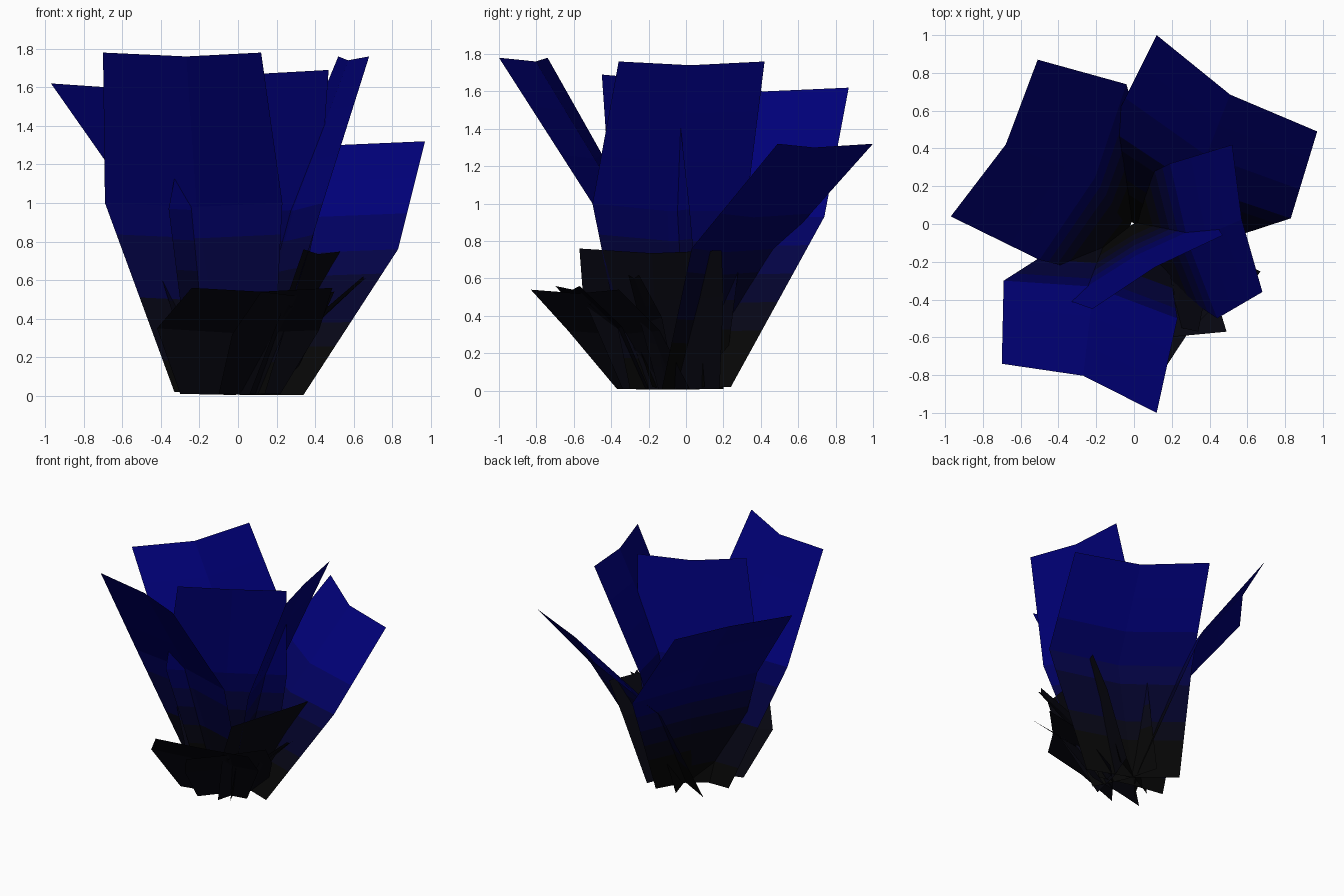
import bpy, bmesh
from mathutils import Vector

if "Cube" in bpy.data.objects:
    bpy.data.objects.remove(bpy.data.objects["Cube"])

# Colour bands from near-black base to blue tips
BANDS = [(0.25, (0.002, 0.002, 0.002)), (0.42, (0.002, 0.002, 0.008)),
         (0.58, (0.001, 0.001, 0.025)), (0.78, (0.001, 0.001, 0.06)),
         (1.0, (0.0, 0.0, 0.12)), (9.0, (0.0, 0.0, 0.19))]
mats = []
for i, (_, c) in enumerate(BANDS):
    m = bpy.data.materials.new("blade_tone_%d" % i)
    m.diffuse_color = (*c, 1)
    m.use_nodes = True
    m.node_tree.nodes["Principled BSDF"].inputs["Base Color"].default_value = m.diffuse_color
    mats.append(m)
black = bpy.data.materials.new("outer_blade_tone")
black.diffuse_color = (0.002, 0.002, 0.005, 1)
black.use_nodes = True
black.node_tree.nodes["Principled BSDF"].inputs["Base Color"].default_value = black.diffuse_color


def blade(name, base, mid, top, fold=0.07, dark=False):
    """Folded sheet: each row is a (left, right) pair, the rib sits inward."""
    rows = []
    for (l, r), f in zip((base, mid, top), (fold * 0.5, fold, fold)):
        l, r = Vector(l), Vector(r)
        side = r - l
        inward = Vector((-side.y, side.x, 0)).normalized()
        c = (l + r) / 2
        if inward.dot(Vector((c.x, c.y, 0))) > 0:
            inward = -inward
        rib = c + inward * f
        rib.z = max(0.005, rib.z - 0.02)
        rows.append((l, rib, r))
    # split the two segments so the colour can fade
    fine = []
    for a, b, n in ((rows[0], rows[1], 6), (rows[1], rows[2], 3)):
        fine += [[p.lerp(q, k / n) for p, q in zip(a, b)] for k in range(n)]
    fine.append(list(rows[2]))
    bm = bmesh.new()
    grid = [[bm.verts.new(p) for p in row] for row in fine]
    for lo, hi in zip(grid, grid[1:]):
        for j in range(2):
            f = bm.faces.new((lo[j], lo[j + 1], hi[j + 1], hi[j]))
            if not dark:
                z = f.calc_center_median().z
                f.material_index = next(i for i, b in enumerate(BANDS) if z < b[0])
    me = bpy.data.meshes.new(name)
    bm.to_mesh(me)
    bm.free()
    for m in ([black] if dark else mats):
        me.materials.append(m)
    bpy.context.collection.objects.link(bpy.data.objects.new(name, me))


# Five tall blades
blade("front_blade", ((-0.33, -0.07, 0.02), (0.18, -0.18, 0.02)),
      ((-0.69, -0.30, 1.0), (0.23, -0.50, 1.0)),
      ((-0.70, -0.74, 1.78), (0.12, -1.0, 1.78)))
blade("right_blade", ((0.14, -0.30, 0.01), (-0.05, 0.2, 0.01)),
      ((0.44, -0.50, 1.0), (0.19, 0.32, 0.96)),
      ((0.68, -0.36, 1.76), (0.52, 0.42, 1.76)), 0.03)
blade("back_left_blade", ((0.1, 0.24, 0.02), (-0.22, -0.26, 0.04)),
      ((-0.04, 0.74, 0.93), (-0.50, -0.19, 0.95)),
      ((-0.51, 0.87, 1.62), (-0.97, 0.04, 1.62)))
blade("centre_blade", ((-0.24, -0.14, 0.02), (0.22, 0.10, 0.02)),
      ((-0.36, -0.40, 0.97), (0.42, 0.02, 0.97)),
      ((-0.22, -0.45, 1.69), (0.47, -0.06, 1.69)), 0.03)
blade("back_right_blade", ((0.34, -0.13, 0.005), (-0.28, 0.18, 0.03)),
      ((0.83, 0.03, 0.76), (-0.13, 0.50, 0.76)),
      ((0.97, 0.49, 1.32), (0.12, 1.0, 1.32)))

# Low dark blades bending outwards at the front and right
blade("low_front_blade", ((-0.30, -0.30, 0.01), (0.22, -0.2, 0.01)),
      ((-0.42, -0.50, 0.35), (0.42, -0.34, 0.34)),
      ((-0.24, -0.70, 0.56), (0.49, -0.57, 0.56)), 0.03, True)
blade("low_corner_blade", ((-0.10, -0.37, 0.01), (0.24, 0.02, 0.01)),
      ((-0.03, -0.63, 0.32), (0.40, -0.14, 0.32)),
      ((0.12, -0.83, 0.54), (0.50, -0.36, 0.54)), 0.03, True)
blade("low_right_blade", ((0.06, -0.34, 0.01), (0.22, 0.18, 0.01)),
      ((0.25, -0.55, 0.5), (0.42, 0.20, 0.5)),
      ((0.34, -0.57, 0.76), (0.55, 0.19, 0.75)), 0.03, True)

# Narrow shoots at the foot
for i, (x, y, tx, ty, h) in enumerate(((0.05, -0.2, 0.28, -0.52, 0.48),
                                       (0.15, -0.1, 0.66, -0.28, 0.62))):
    d = Vector((-(ty - y), tx - x, 0)).normalized() * 0.05
    b, t = Vector((x, y, 0.005)), Vector((tx, ty, h))
    m = b.lerp(t, 0.5) + Vector((0, 0, 0.08))
    blade("shoot_%d" % i, (b - d, b + d), (m - d * 1.3, m + d * 1.3),
          (t - d * 0.6, t + d * 0.6), 0.01, True)
